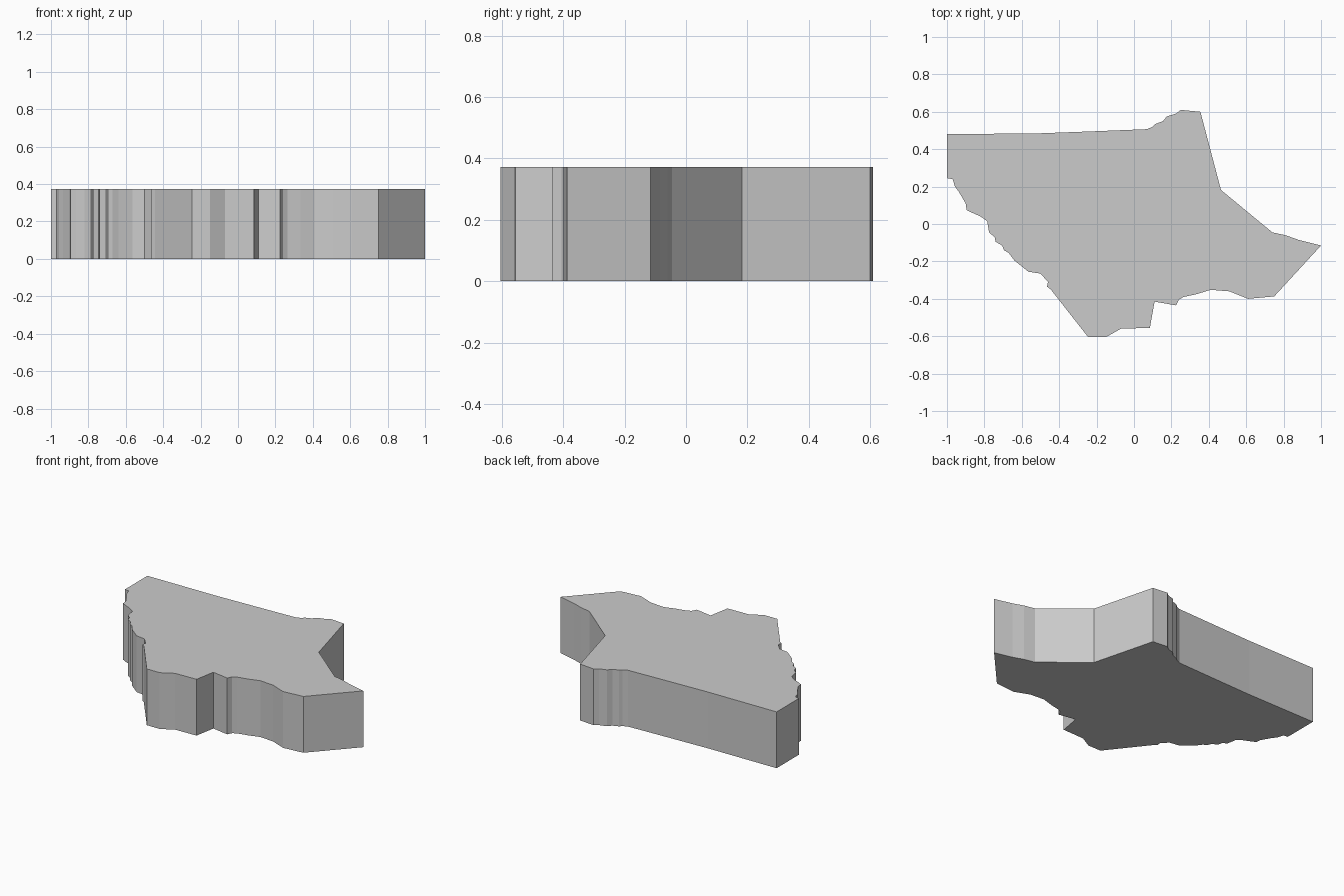
import bpy, bmesh

HEIGHT = 0.373

# Outline seen from above, one run per side, clockwise
north = [(-1, .48), (-.5, .485), (-.23, .495), (.07, .507), (.1, .52), (.115, .535),
         (.155, .55), (.175, .575), (.225, .59), (.25, .61), (.355, .60)]
east = [(.465, .182), (.74, -.045), (.81, -.06), (.88, -.085), (1, -.115), (.75, -.387)]
south = [(.61, -.4), (.51, -.36), (.41, -.352), (.335, -.375), (.265, -.39), (.24, -.405),
         (.225, -.435), (.11, -.415), (.085, -.555), (-.07, -.56), (-.15, -.605),
         (-.245, -.605)]
west = [(-.445, -.35), (-.465, -.335), (-.46, -.31), (-.5, -.265), (-.565, -.255),
        (-.64, -.195), (-.67, -.155), (-.695, -.14), (-.705, -.115), (-.74, -.095),
        (-.745, -.07), (-.775, -.045), (-.785, .015), (-.82, .04), (-.865, .06),
        (-.895, .075), (-.9, .11), (-.935, .17), (-.957, .2), (-.97, .24), (-1, .245)]

# Flat slab: outline face extruded straight up
bm = bmesh.new()
base = bm.faces.new([bm.verts.new((x, y, 0)) for x, y in north + east + south + west])
top = bmesh.ops.extrude_face_region(bm, geom=[base], use_keep_orig=True)["geom"]
bmesh.ops.translate(bm, vec=(0, 0, HEIGHT),
                    verts=[v for v in top if isinstance(v, bmesh.types.BMVert)])
bmesh.ops.recalc_face_normals(bm, faces=bm.faces)

mesh = bpy.data.meshes.new("map_slab")
bm.to_mesh(mesh)
bm.free()
bpy.context.collection.objects.link(bpy.data.objects.new("map_slab", mesh))
